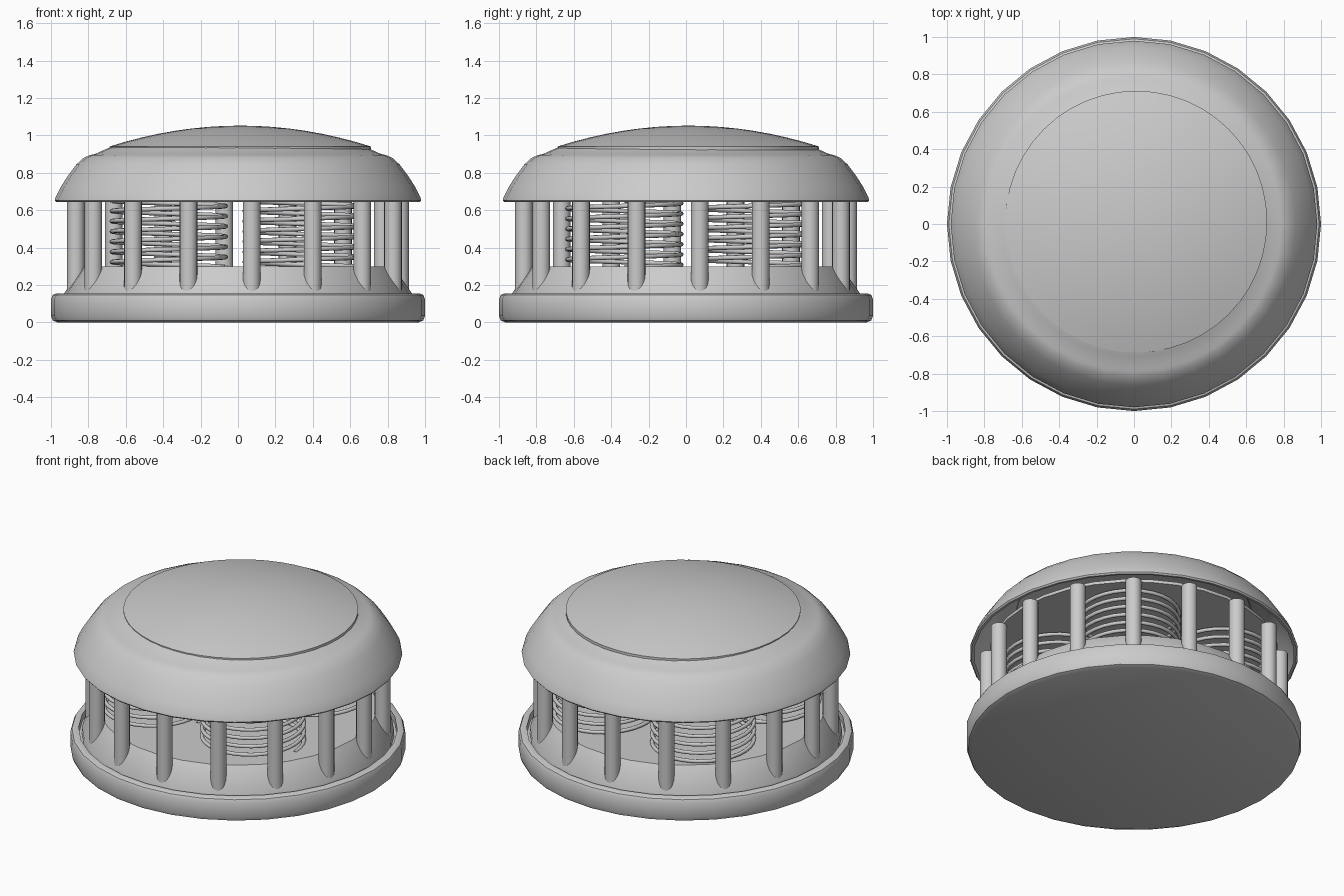
import bpy, bmesh, math

if "Cube" in bpy.data.objects:
    bpy.data.objects.remove(bpy.data.objects["Cube"])


def finish(bm, name, angle=35):
    bmesh.ops.recalc_face_normals(bm, faces=bm.faces)
    me = bpy.data.meshes.new(name)
    bm.to_mesh(me)
    bm.free()
    ob = bpy.data.objects.new(name, me)
    bpy.context.collection.objects.link(ob)
    bpy.ops.object.select_all(action='DESELECT')
    ob.select_set(True)
    bpy.context.view_layer.objects.active = ob
    bpy.ops.object.shade_smooth_by_angle(angle=math.radians(angle))
    return ob


def lathe(name, profile, sides=32, angle=35):
    """Revolve (radius, height) points around z."""
    bm = bmesh.new()
    rings = []
    for r, z in profile:
        if r == 0:
            rings.append([bm.verts.new((0, 0, z))] * sides)
        else:
            rings.append([bm.verts.new((r * math.cos(2 * math.pi * i / sides),
                                        r * math.sin(2 * math.pi * i / sides), z))
                          for i in range(sides)])
    for a, b in zip(rings, rings[1:]):
        for i in range(sides):
            j = (i + 1) % sides
            quad = list(dict.fromkeys((a[i], a[j], b[j], b[i])))
            bm.faces.new(quad)
    return finish(bm, name, angle)


def spring(name, x, y, radius=0.305, wire=0.012, z0=0.295, z1=0.65, turns=6.5):
    """Helical tube made by sweeping a small ring."""
    bm = bmesh.new()
    steps, sides = int(turns * 32), 8
    prev = None
    for s in range(steps + 1):
        t = s / steps
        a = 2 * math.pi * turns * t
        ring = []
        for k in range(sides):
            b = 2 * math.pi * k / sides
            r = radius + wire * math.cos(b)
            ring.append(bm.verts.new((x + r * math.cos(a), y + r * math.sin(a),
                                      z0 + (z1 - z0) * t + wire * math.sin(b))))
        if prev:
            for k in range(sides):
                m = (k + 1) % sides
                bm.faces.new((prev[k], prev[m], ring[m], ring[k]))
        else:
            bm.faces.new(ring)
        prev = ring
    bm.faces.new(prev)
    return finish(bm, name, 60)


# Base plate with rounded rim and a recessed groove
lathe("base_plate", [(0, 0), (0.965, 0), (0.99, 0.01), (1, 0.035), (1, 0.125),
                     (0.99, 0.147), (0.97, 0.155), (0.95, 0.155), (0.95, 0.11), (0, 0.11)])

# Sloped deck the springs stand on
lathe("sloped_deck", [(0, 0.10), (0.93, 0.10), (0.93, 0.155), (0.83, 0.30), (0, 0.30)])

# Ring of posts
bm = bmesh.new()
for i in range(16):
    a = math.radians(-85.2 + 22.5 * i)
    res = bmesh.ops.create_cone(bm, cap_ends=True, segments=20, radius1=0.047,
                                radius2=0.047, depth=0.51)
    bmesh.ops.translate(bm, verts=res["verts"],
                        vec=(0.87 * math.cos(a), 0.87 * math.sin(a), 0.395))
finish(bm, "posts")

# Four coil springs
for n, (x, y) in enumerate([(-0.37, -0.33), (0.34, -0.33), (0.34, 0.35), (-0.37, 0.35)]):
    spring("spring_%d" % (n + 1), x, y)

# Hood shell, open underneath
lathe("hood", [(0.955, 0.645), (0.972, 0.643), (0.98, 0.652), (0.975, 0.67), (0.95, 0.72),
               (0.91, 0.783), (0.865, 0.843), (0.825, 0.88), (0.79, 0.895), (0.765, 0.90),
               (0.71, 0.925), (0.62, 0.96), (0.45, 0.99), (0.25, 1.01), (0, 1.02)],
      sides=32, angle=45)

# Flat ceiling plate inside the hood
lathe("ceiling_plate", [(0, 0.65), (0.86, 0.65), (0.86, 0.67), (0, 0.67)])

# Slightly off-centre domed cap
dome = [(0.70 * k / 8, 1.052 - 0.112 * (k / 8) ** 2) for k in range(9)]
cap = lathe("top_cap", dome + [(0.70, 0.915)], sides=48)
cap.location = (0.012, 0.012, 0)
